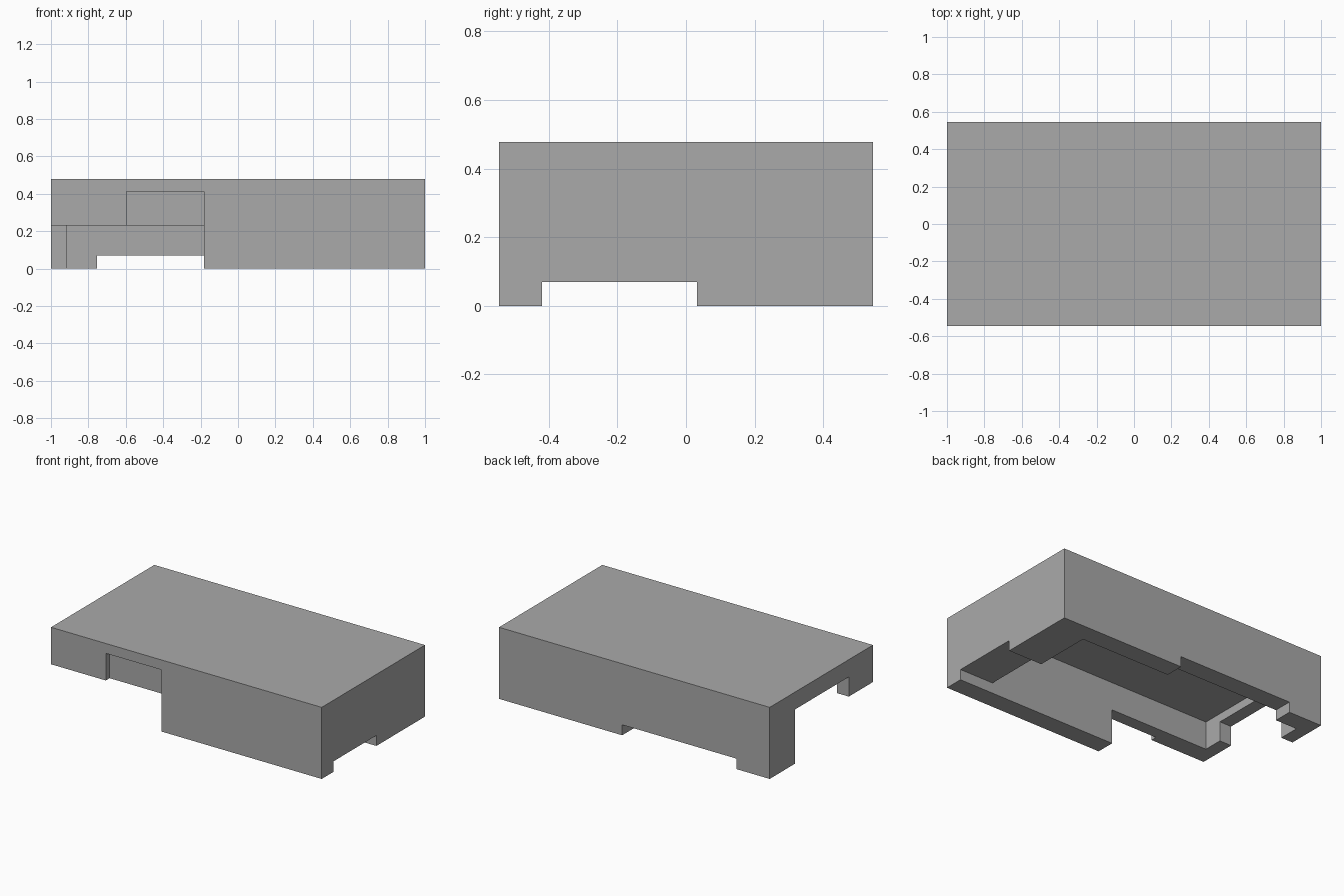
import bpy
import bmesh

# Remove the default cube
old = bpy.data.objects.get("Cube")
if old:
    bpy.data.objects.remove(old, do_unlink=True)


def box(name, x, y, z):
    """Box spanning the given (min, max) ranges."""
    bm = bmesh.new()
    bmesh.ops.create_cube(bm, size=1)
    for v in bm.verts:
        v.co = [r[0] if c < 0 else r[1] for c, r in zip(v.co, (x, y, z))]
    mesh = bpy.data.meshes.new(name)
    bm.to_mesh(mesh)
    bm.free()
    obj = bpy.data.objects.new(name, mesh)
    bpy.context.collection.objects.link(obj)
    return obj


# Overall size, inner cavity limits and overshoot for cutters
HALF_X, HALF_Y, TOP = 1.0, 0.545, 0.478
IN_LEFT, IN_RIGHT, IN_FRONT, IN_BACK = -0.913, 0.75, -0.42, 0.42
CEILING, NOTCH, LOW_EDGE = 0.418, 0.07, 0.231
OUT = 0.1
BELOW = -OUT

housing = box("housing", (-HALF_X, HALF_X), (-HALF_Y, HALF_Y), (0, TOP))

grey = bpy.data.materials.new("mid grey")
grey.use_nodes = True
colour = (0.4, 0.4, 0.4, 1)
grey.diffuse_color = colour
grey.node_tree.nodes["Principled BSDF"].inputs["Base Color"].default_value = colour
housing.data.materials.append(grey)

# Openings cut out of the solid block
cutters = [
    box("cavity", (IN_LEFT, IN_RIGHT), (IN_FRONT, IN_BACK), (BELOW, CEILING)),
    box("front_corner_cut", (-HALF_X - OUT, -0.182), (-HALF_Y - OUT, 0), (BELOW, LOW_EDGE)),
    box("front_recess", (-0.595, -0.182), (-HALF_Y - OUT, -HALF_Y + 0.04), (BELOW, 0.412)),
    box("side_doorway", (-HALF_X - OUT, -0.8), (-0.29, 0.28), (BELOW, 0.362)),
    box("side_notch", (0.6, HALF_X + OUT), (IN_FRONT, 0.032), (BELOW, NOTCH)),
    box("back_notch", (-0.754, 0.09), (0.3, HALF_Y + OUT), (BELOW, NOTCH)),
]
bpy.context.view_layer.objects.active = housing
for cutter in cutters:
    cutter.hide_render = True
    mod = housing.modifiers.new(cutter.name, "BOOLEAN")
    mod.operation = "DIFFERENCE"
    mod.solver = "EXACT"
    mod.object = cutter
    bpy.ops.object.modifier_apply(modifier=mod.name)
    bpy.data.objects.remove(cutter, do_unlink=True)

for poly in housing.data.polygons:
    poly.material_index = 0
    poly.use_smooth = False
